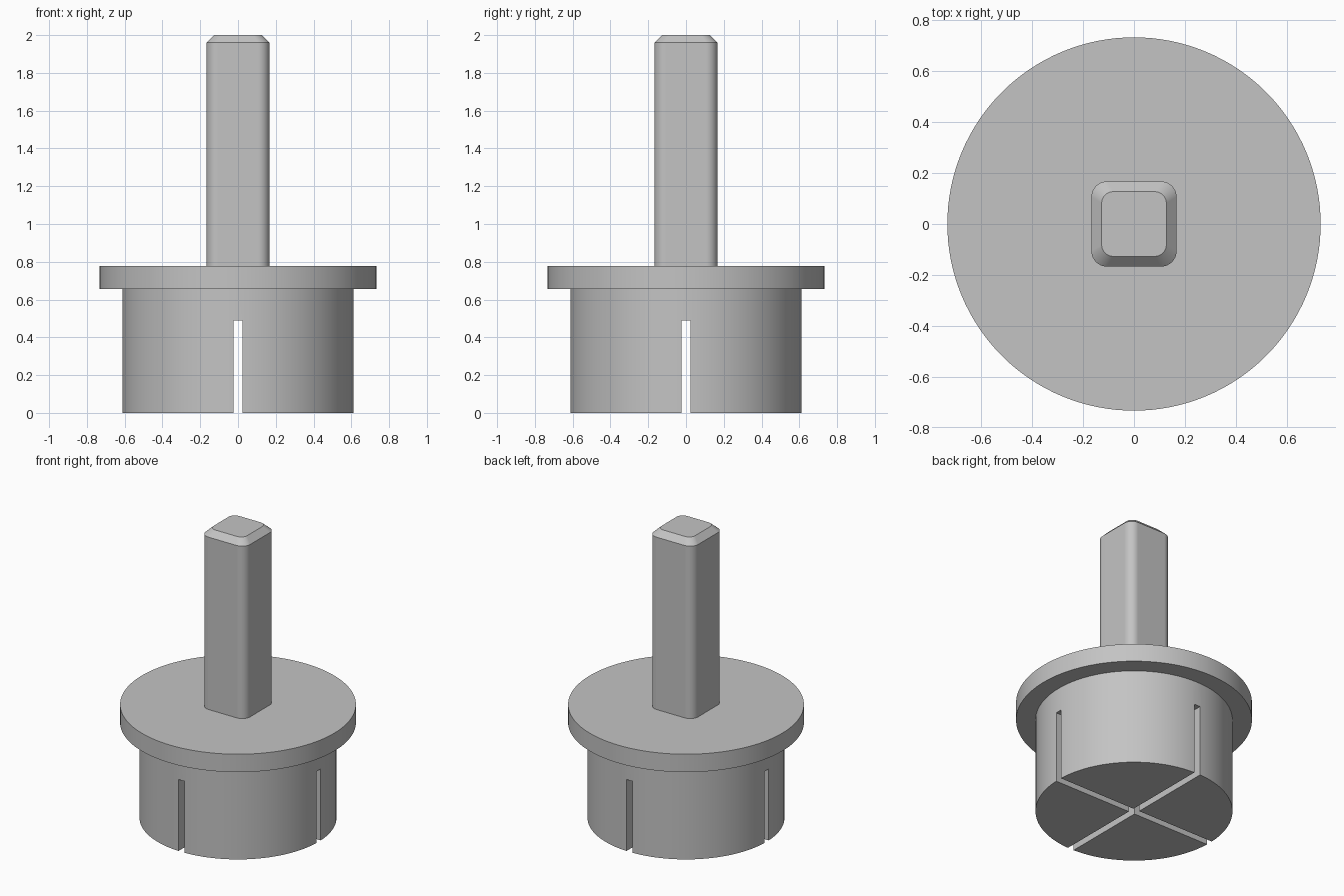
import bpy, bmesh, math

default = bpy.data.objects.get("Cube")
if default:
    bpy.data.objects.remove(default, do_unlink=True)

grey = bpy.data.materials.new("plain_grey")
grey.use_nodes = True
colour = (0.55, 0.55, 0.55, 1)
grey.diffuse_color = colour
grey.node_tree.nodes["Principled BSDF"].inputs["Base Color"].default_value = colour


def circle(radius, z, steps=128):
    angles = [2 * math.pi * i / steps for i in range(steps)]
    return [(radius * math.cos(a), radius * math.sin(a), z) for a in angles]


def rounded_square(half, corner, z, steps=8):
    ring = []
    for quarter in range(4):
        mid = math.pi / 4 + quarter * math.pi / 2
        cx = math.copysign(half - corner, math.cos(mid))
        cy = math.copysign(half - corner, math.sin(mid))
        for i in range(steps + 1):
            a = (quarter + i / steps) * math.pi / 2
            ring.append((cx + corner * math.cos(a), cy + corner * math.sin(a), z))
    return ring


def loft(name, rings):
    """Closed solid through a stack of rings, listed bottom to top."""
    bm = bmesh.new()
    loops = [[bm.verts.new(p) for p in ring] for ring in rings]
    n = len(loops[0])
    for low, high in zip(loops, loops[1:]):
        for i in range(n):
            j = (i + 1) % n
            bm.faces.new((low[i], low[j], high[j], high[i]))
    bm.faces.new(loops[0][::-1])
    bm.faces.new(loops[-1])
    mesh = bpy.data.meshes.new(name)
    bm.to_mesh(mesh)
    bm.free()
    mesh.materials.append(grey)
    obj = bpy.data.objects.new(name, mesh)
    bpy.context.collection.objects.link(obj)
    return obj


def activate(obj):
    bpy.ops.object.select_all(action='DESELECT')
    obj.select_set(True)
    bpy.context.view_layer.objects.active = obj


def cut_slot(target, size, top):
    bpy.ops.mesh.primitive_cube_add(size=1, location=(0, 0, top - 0.5))
    cutter = bpy.context.object
    cutter.scale = size
    cutter.hide_render = True
    mod = target.modifiers.new("slot", 'BOOLEAN')
    mod.operation, mod.solver, mod.object = 'DIFFERENCE', 'EXACT', cutter
    activate(target)
    bpy.ops.object.modifier_apply(modifier=mod.name)
    bpy.data.objects.remove(cutter, do_unlink=True)


# Round plug with its wider flange
plug = loft("flanged_plug", [circle(0.612, 0), circle(0.612, 0.655),
                             circle(0.733, 0.655), circle(0.733, 0.778)])

# Crossed slots through the underside
slot_width, slot_top = 0.046, 0.49
cut_slot(plug, (slot_width, 2, 1), slot_top)
cut_slot(plug, (2, slot_width, 1), slot_top)

# Square stem with rounded corners and a chamfered tip
stem = loft("square_stem", [rounded_square(0.167, 0.06, 0.778),
                            rounded_square(0.167, 0.06, 1.96),
                            rounded_square(0.127, 0.045, 2)])

for part in (plug, stem):
    activate(part)
    bpy.ops.object.shade_smooth_by_angle(angle=math.radians(30))
    weighted = part.modifiers.new("flat_face_normals", 'WEIGHTED_NORMAL')
    weighted.keep_sharp = True
